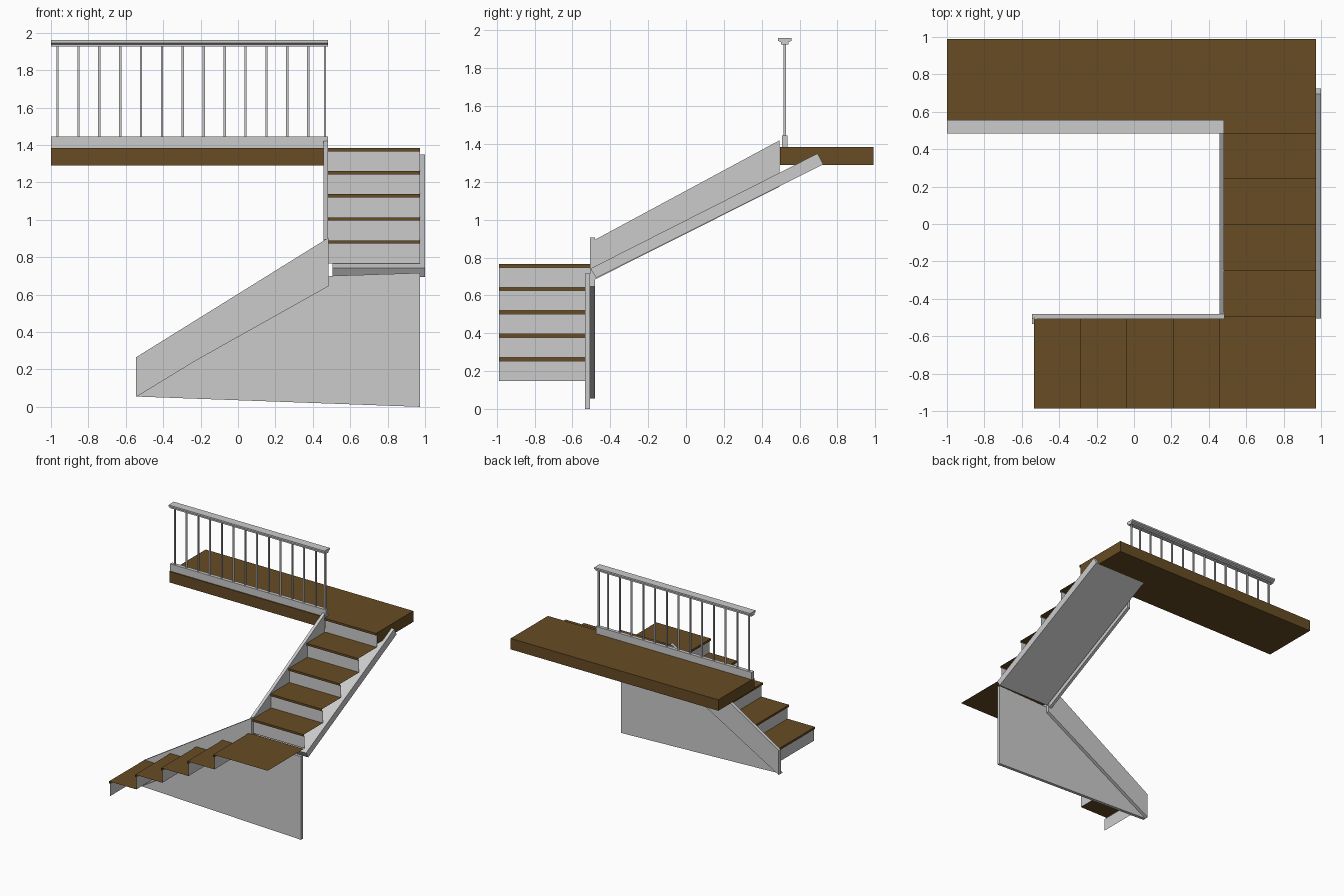
import bpy, bmesh

if "Cube" in bpy.data.objects:
    bpy.data.objects.remove(bpy.data.objects["Cube"])

wood = bpy.data.materials.new("brown_wood")
wood.diffuse_color = (0.135, 0.072, 0.017, 1)
wood.use_nodes = True
wood.node_tree.nodes["Principled BSDF"].inputs["Base Color"].default_value = wood.diffuse_color


def place(axis, p, w):
    # profile point (horizontal, z) at offset w along the extrusion axis
    return (w, p[0], p[1]) if axis == 'x' else (p[0], w, p[1])


def finish(name, bm, mat=None):
    me = bpy.data.meshes.new(name)
    bm.to_mesh(me)
    bm.free()
    ob = bpy.data.objects.new(name, me)
    bpy.context.collection.objects.link(ob)
    if mat:
        me.materials.append(mat)
    return ob


def prism(name, axis, pts, w0, w1, mat=None):
    # closed solid from a profile
    bm = bmesh.new()
    lo = [bm.verts.new(place(axis, p, w0)) for p in pts]
    hi = [bm.verts.new(place(axis, p, w1)) for p in pts]
    bm.faces.new(lo)
    bm.faces.new(hi[::-1])
    for i in range(len(pts)):
        j = (i + 1) % len(pts)
        bm.faces.new((lo[i], hi[i], hi[j], lo[j]))
    bmesh.ops.recalc_face_normals(bm, faces=bm.faces[:])
    return finish(name, bm, mat)


def box(name, x0, x1, y0, y1, z0, z1, mat=None):
    return prism(name, 'x', [(y0, z0), (y1, z0), (y1, z1), (y0, z1)], x0, x1, mat)


def sheets(name, axis, lines, w0, w1, mat=None):
    # open thin surfaces from profile polylines
    bm = bmesh.new()
    for pts in lines:
        lo = [bm.verts.new(place(axis, p, w0)) for p in pts]
        hi = [bm.verts.new(place(axis, p, w1)) for p in pts]
        for i in range(len(pts) - 1):
            bm.faces.new((lo[i], lo[i + 1], hi[i + 1], hi[i]))
    return finish(name, bm, mat)


RISE, NOSE, LIP = 0.1235, 0.018, 0.012


def flight(name, axis, noses, z0, end, w0, w1):
    # noses: front edge of each tread; the last tread runs to end
    treads, risers = [], []
    stops = [n + LIP for n in noses[1:]] + [end]
    for i, (n, stop) in enumerate(zip(noses, stops)):
        z = z0 + RISE * (i + 1)
        treads.append([(n + LIP, z - NOSE), (n, z - NOSE), (n, z), (stop, z)])
        risers.append([(n + LIP, z - RISE), (n + LIP, z - NOSE)])
    sheets(name + "_treads", axis, treads, w0, w1, wood)
    sheets(name + "_risers", axis, risers, w0, w1)


# stair flights: the lower one ends in the corner landing
flight("lower_flight", 'y', [-0.535, -0.287, -0.04, 0.208, 0.455], 0.149, 0.973, -0.987, -0.497)
flight("upper_flight", 'x', [-0.497, -0.25, -0.003, 0.243, 0.484], 0.7665, 0.51, 0.973, 0.482)

# upper landing slab
box("upper_landing", -1.0, 0.973, 0.497, 0.99, 1.29, 1.384, wood)

# lower flight wall and stringer
prism("lower_wall", 'y', [(-0.545, 0.055), (0.973, 0.0), (0.973, 0.716),
                          (0.485, 0.70), (0.485, 0.648), (-0.225, 0.25)], -0.534, -0.508)
prism("lower_stringer", 'y', [(-0.545, 0.055), (0.485, 0.648),
                              (0.485, 0.905), (-0.545, 0.265)], -0.508, -0.48)

# upper flight stringer and sloped soffit
prism("upper_stringer", 'x', [(-0.48, 0.685), (0.495, 1.175),
                              (0.495, 1.42), (-0.48, 0.895)], 0.456, 0.482)
prism("upper_soffit", 'x', [(-0.475, 0.693), (0.725, 1.292),
                            (0.695, 1.35), (-0.505, 0.742)], 0.505, 1.0)

# landing railing: base, balusters and handrail
box("rail_base", -1.0, 0.482, 0.506, 0.536, 1.384, 1.446)
for i, x in enumerate([-0.965 + 0.1117 * k for k in range(13)] + [0.465]):
    box(f"baluster_{i + 1}", x - 0.006, x + 0.006, 0.515, 0.527, 1.44, 1.935)
half = [(0.02, 1.927), (0.02, 1.938), (0.036, 1.946), (0.036, 1.96)]
rail = [(0.521 + d, z) for d, z in half] + [(0.521 - d, z) for d, z in half[::-1]]
prism("handrail", 'x', rail, -1.0, 0.482)
